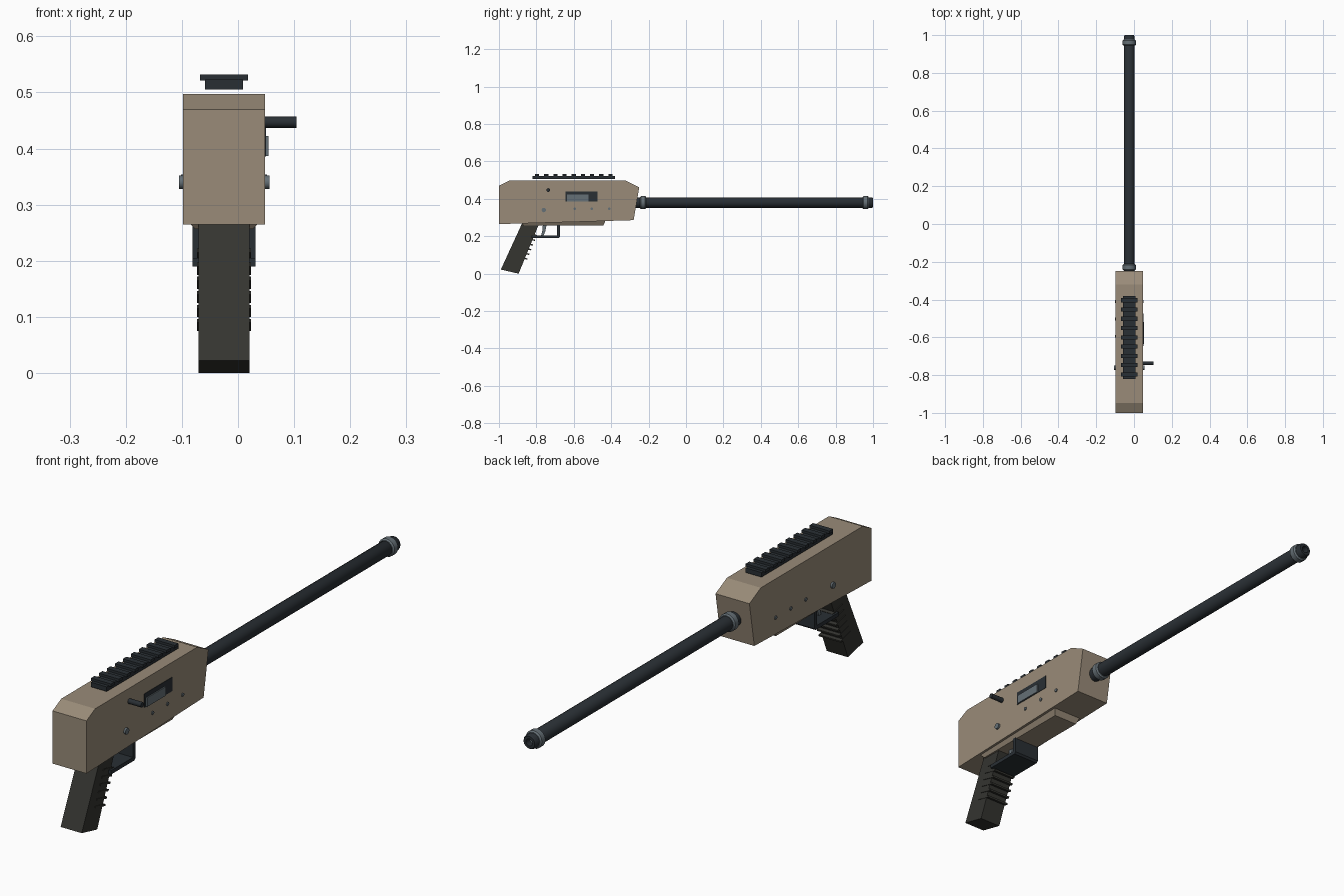
import bpy, bmesh, math
from mathutils import Matrix, Vector

if "Cube" in bpy.data.objects:
    bpy.data.objects.remove(bpy.data.objects["Cube"])

CX = -0.025  # symmetry plane of the body


def material(name, rgb):
    m = bpy.data.materials.new(name)
    m.diffuse_color = (*rgb, 1)
    m.use_nodes = True
    m.node_tree.nodes["Principled BSDF"].inputs["Base Color"].default_value = m.diffuse_color
    return m


TAN = material("tan", (0.32, 0.26, 0.19))
DARK = material("dark_metal", (0.022, 0.028, 0.034))
STEEL = material("steel", (0.13, 0.16, 0.18))
GRIP = material("grip_black", (0.035, 0.035, 0.03))


def finish(name, bm, mat, smooth=False):
    bmesh.ops.recalc_face_normals(bm, faces=bm.faces)
    me = bpy.data.meshes.new(name)
    bm.to_mesh(me)
    bm.free()
    ob = bpy.data.objects.new(name, me)
    bpy.context.collection.objects.link(ob)
    me.materials.append(mat)
    if smooth:
        bpy.context.view_layer.objects.active = ob
        ob.select_set(True)
        bpy.ops.object.shade_smooth_by_angle(angle=math.radians(35))
        ob.select_set(False)
    return ob


def box(name, x, y, z, mat, tilt=0):
    bm = bmesh.new()
    size = [b - a for a, b in (x, y, z)]
    mid = Vector([(a + b) / 2 for a, b in (x, y, z)])
    bmesh.ops.create_cube(bm, size=1, matrix=Matrix.Translation(mid)
                          @ Matrix.Rotation(tilt, 4, 'X') @ Matrix.Diagonal((*size, 1)))
    return finish(name, bm, mat)


def side_profile(name, pts, half, mat):
    """Extrude a (y, z) outline across x."""
    bm = bmesh.new()
    f = bm.faces.new([bm.verts.new((CX - half, y, z)) for y, z in pts])
    ext = bmesh.ops.extrude_face_region(bm, geom=[f])
    bmesh.ops.translate(bm, vec=(2 * half, 0, 0),
                        verts=[v for v in ext["geom"] if isinstance(v, bmesh.types.BMVert)])
    return finish(name, bm, mat)


def lathe(name, prof, z, mat, n=16):
    """Revolve (y, radius) pairs around the barrel axis."""
    bm = bmesh.new()
    rings = [[bm.verts.new((CX + r * math.cos(2 * math.pi * i / n), y,
                            z + r * math.sin(2 * math.pi * i / n))) for i in range(n)]
             for y, r in prof]
    for a, b in zip(rings, rings[1:]):
        for i in range(n):
            bm.faces.new((a[i], a[(i + 1) % n], b[(i + 1) % n], b[i]))
    bm.faces.new(rings[0])
    bm.faces.new(rings[-1])
    return finish(name, bm, mat, True)


def pin(name, x0, x1, y, z, r, mat, n=12):
    bm = bmesh.new()
    bmesh.ops.create_cone(bm, cap_ends=True, segments=n, radius1=r, radius2=r, depth=x1 - x0,
                          matrix=Matrix.Translation(((x0 + x1) / 2, y, z))
                          @ Matrix.Rotation(math.pi / 2, 4, 'Y'))
    return finish(name, bm, mat, True)


# receiver body
side_profile("body", [(-1, 0.265), (-1, 0.47), (-0.947, 0.497), (-0.32, 0.497),
                      (-0.25, 0.462), (-0.28, 0.286)], 0.073, TAN)

# chamfered plate under the body
plate = box("under_plate", (CX - 0.064, CX + 0.064), (-0.88, -0.43), (0.257, 0.29), TAN)
bm = bmesh.new()
bm.from_mesh(plate.data)
for v in bm.verts:
    if v.co.z < 0.26:
        v.co.x += 0.012 if v.co.x < CX else -0.012
        v.co.y += -0.012 if v.co.y > -0.6 else 0.012
    else:
        v.co.z = 0.27 if v.co.y < -0.6 else 0.285
bm.to_mesh(plate.data)
bm.free()

# barrel with bored muzzle, and two collars
lathe("barrel", [(-0.30, 0.028), (0.994, 0.028), (1.0, 0.024), (1.0, 0.014), (0.94, 0.014)],
      0.38, DARK)
for name, y in (("rear_collar", -0.245), ("muzzle_collar", 0.944)):
    lathe(name, [(y, 0.03), (y + 0.005, 0.035), (y + 0.027, 0.035), (y + 0.032, 0.03)],
          0.38, STEEL)

# top rail
box("rail_base", (CX - 0.034, CX + 0.034), (-0.82, -0.38), (0.505, 0.523), DARK)
for i in range(9):
    y = -0.796 + i * 0.049
    box(f"rail_tooth_{i + 1}", (CX - 0.043, CX + 0.043), (y - 0.011, y + 0.011),
        (0.521, 0.532), DARK)

# side port, sliding bolt and handle
box("side_port", (0.03, 0.0495), (-0.645, -0.473), (0.386, 0.44), DARK)
box("port_bolt", (0.03, 0.054), (-0.635, -0.52), (0.387, 0.422), STEEL)
pin("bolt_handle", 0.03, 0.104, -0.737, 0.447, 0.010, DARK)

# pins through the body
pin("large_pin", -0.105, 0.056, -0.76, 0.34, 0.012, STEEL)
for i, y in enumerate((-0.595, -0.503, -0.41)):
    pin(f"small_pin_{i + 1}", CX - 0.0765, CX + 0.0765, y, 0.347, 0.007, STEEL)

# trigger guard loop and trigger
side_profile("trigger_guard", [(-0.825, 0.19), (-0.682, 0.19), (-0.675, 0.197), (-0.675, 0.262),
                               (-0.69, 0.262), (-0.69, 0.205), (-0.825, 0.205)], 0.056, DARK)
side_profile("trigger", [(-0.765, 0.264), (-0.745, 0.264), (-0.752, 0.228), (-0.762, 0.203),
                         (-0.775, 0.203), (-0.768, 0.23)], 0.014, STEEL)

# slanted grip with finger ridges
side_profile("grip", [(-0.99, 0.022), (-0.895, 0.0), (-0.785, 0.268), (-0.875, 0.272)],
             0.0455, GRIP)
for i in range(6):
    z = 0.085 + i * 0.025
    y = -0.895 + z * 0.41
    box(f"grip_ridge_{i + 1}", (CX - 0.048, CX + 0.048), (y - 0.05, y + 0.013),
        (z - 0.003, z + 0.004), GRIP, math.radians(-14))
